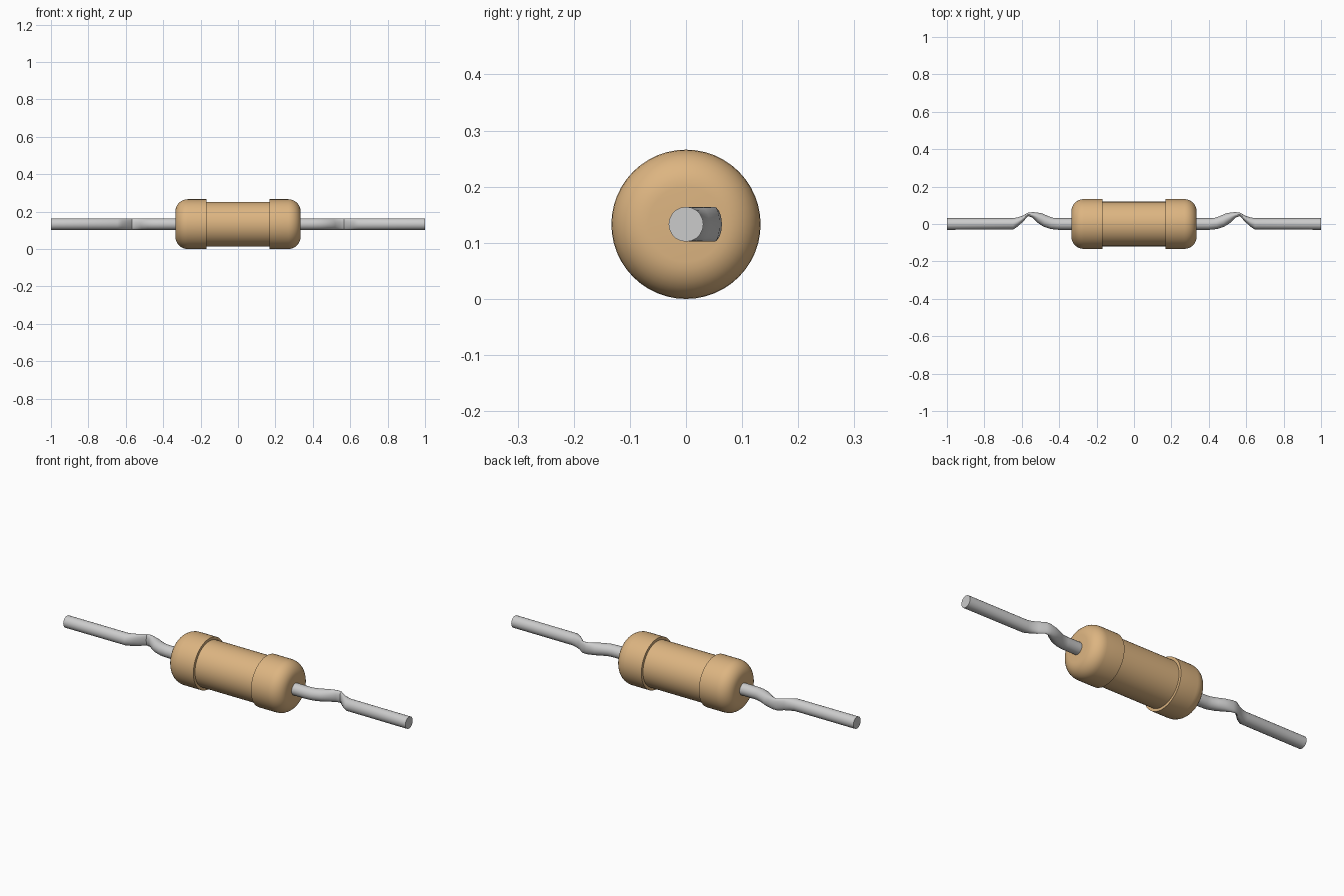
import bpy, bmesh
from math import sin, cos, pi, radians

if "Cube" in bpy.data.objects:
    bpy.data.objects.remove(bpy.data.objects["Cube"])

AXIS_Z = 0.133


def finish(name, verts, faces, color=None):
    mesh = bpy.data.meshes.new(name)
    mesh.from_pydata(verts, [], faces)
    bm = bmesh.new()
    bm.from_mesh(mesh)
    bmesh.ops.recalc_face_normals(bm, faces=bm.faces)
    bm.to_mesh(mesh)
    bm.free()
    obj = bpy.data.objects.new(name, mesh)
    bpy.context.collection.objects.link(obj)
    if color:
        mat = bpy.data.materials.new(name + "_paint")
        mat.diffuse_color = color
        mat.use_nodes = True
        mat.node_tree.nodes["Principled BSDF"].inputs["Base Color"].default_value = mat.diffuse_color
        mesh.materials.append(mat)
    bpy.ops.object.select_all(action='DESELECT')
    obj.select_set(True)
    bpy.context.view_layer.objects.active = obj
    bpy.ops.object.shade_smooth_by_angle(angle=radians(35))
    return obj


def skin(name, rings, color=None):
    """Join equal-sized rings into a closed tube with flat ends."""
    n = len(rings[0])
    verts = [v for ring in rings for v in ring]
    faces = [(r*n + i, r*n + (i+1) % n, (r+1)*n + (i+1) % n, (r+1)*n + i)
             for r in range(len(rings)-1) for i in range(n)]
    faces += [tuple(range(n)), tuple(range(len(verts)-n, len(verts)))]
    return finish(name, verts, faces, color)


# Body: slim middle with two rounded end caps, turned around the x axis
half = [(0.168, 0.119), (0.168, AXIS_Z)]
for k in range(9):
    a = k * pi / 16
    half.append((0.269 + 0.066*sin(a), 0.067 + 0.066*cos(a)))
profile = [(-x, r) for x, r in reversed(half)] + half
SIDES = 48
body_rings = [[(x, r*cos(2*pi*i/SIDES), AXIS_Z + r*sin(2*pi*i/SIDES))
               for i in range(SIDES)] for x, r in profile]
skin("resistor_body", body_rings, (0.72, 0.46, 0.22, 1))

# Leads: round wire with a pinched kink; each section is low x, y, high x, y
R = 0.031
sections = [
    (0.32, -R, 0.32, R), (0.405, -R, 0.415, R), (0.445, -0.027, 0.437, 0.034),
    (0.485, -0.013, 0.465, 0.045), (0.520, 0.010, 0.495, 0.058),
    (0.545, 0.035, 0.540, 0.064), (0.566, 0.042, 0.568, 0.060),
    (0.594, 0.012, 0.600, 0.042), (0.620, -0.012, 0.628, 0.034),
    (0.645, -R + 0.002, 0.652, R), (1.0, -R, 1.0, R),
]


def lead(name, side, n=20):
    rings = []
    for lx, ly, hx, hy in sections:
        ring = []
        for i in range(n):
            a = 2*pi*i/n
            t = (1 + cos(a)) / 2
            ring.append((side*(lx + (hx-lx)*t), ly + (hy-ly)*t, AXIS_Z + R*sin(a)))
        rings.append(ring)
    return skin(name, rings)


lead("lead_right", 1)
lead("lead_left", -1)
